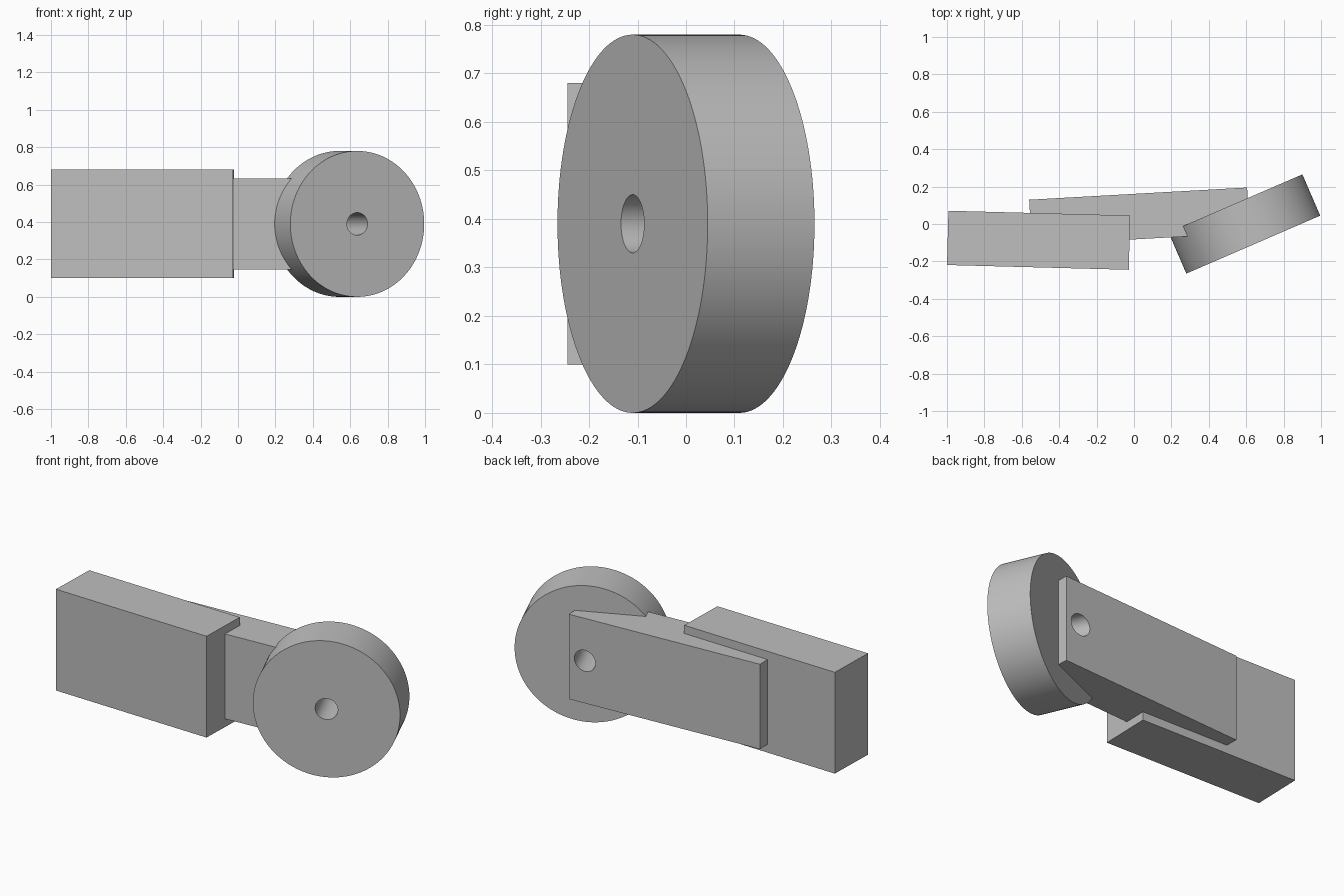
import bpy
from math import radians

default = bpy.data.objects.get("Cube")
if default:
    bpy.data.objects.remove(default, do_unlink=True)

# Single neutral grey
grey = bpy.data.materials.new("neutral grey")
grey.use_nodes = True
colour = (0.52, 0.52, 0.52, 1)
grey.diffuse_color = colour
grey.node_tree.nodes["Principled BSDF"].inputs["Base Color"].default_value = colour

MID_Z = 0.39
DISC_TURN = 23.4


def finish(name):
    obj = bpy.context.object
    obj.name = name
    obj.data.materials.append(grey)
    return obj


def slab(name, centre, size, turn):
    """Upright box turned about z."""
    bpy.ops.mesh.primitive_cube_add(size=1, location=(*centre, MID_Z),
                                    rotation=(0, 0, radians(turn)))
    obj = finish(name)
    obj.scale = size
    bpy.ops.object.transform_apply(location=False, rotation=False, scale=True)
    return obj


def round_bar(name, radius, depth, sides):
    """Cylinder lying along the axis of the disc."""
    bpy.ops.mesh.primitive_cylinder_add(
        vertices=sides, radius=radius, depth=depth, location=(0.59, 0, MID_Z),
        rotation=(radians(90), 0, radians(DISC_TURN)))
    return finish(name)


# Main parts
slab("grip_block", (-0.51, -0.087), (0.972, 0.29, 0.58), -1.5)
arm = slab("link_arm", (0.029, 0.041), (1.167, 0.243, 0.486), 3.2)
disc = round_bar("end_disc", 0.39, 0.24, 128)

# Pivot hole drilled through the disc and the arm
drill = round_bar("pivot_drill", 0.06, 2, 64)
drill.hide_render = True
for part in (arm, disc):
    bpy.ops.object.select_all(action="DESELECT")
    part.select_set(True)
    bpy.context.view_layer.objects.active = part
    cut = part.modifiers.new("pivot hole", "BOOLEAN")
    cut.operation = "DIFFERENCE"
    cut.solver = "EXACT"
    cut.object = drill
    bpy.ops.object.modifier_apply(modifier=cut.name)
    bpy.ops.object.shade_smooth_by_angle(angle=radians(30))
bpy.data.objects.remove(drill, do_unlink=True)
